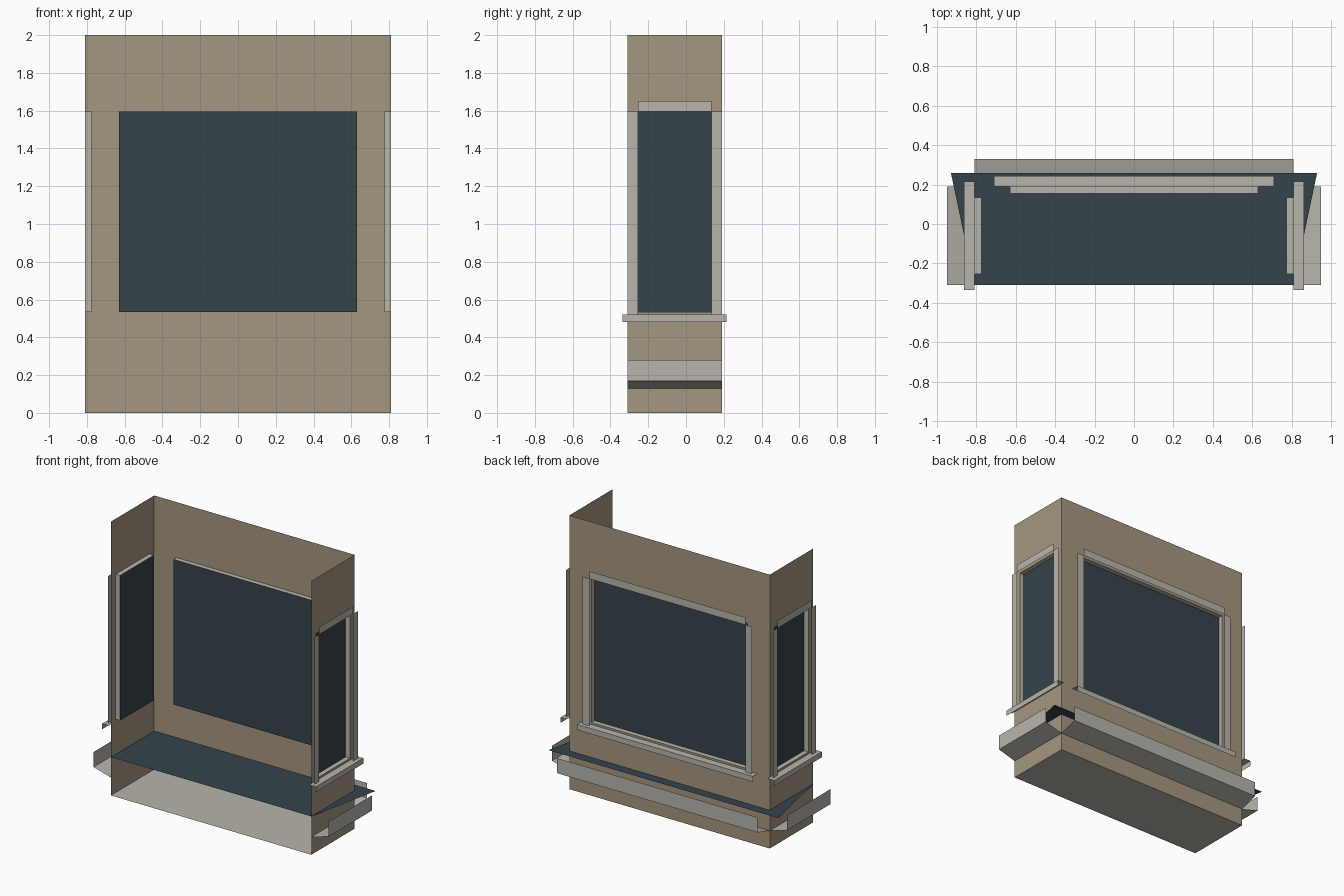
import bpy
from mathutils import Vector

if "Cube" in bpy.data.objects:
    bpy.data.objects.remove(bpy.data.objects["Cube"])


def material(name, rgb):
    m = bpy.data.materials.new(name)
    m.diffuse_color = (*rgb, 1)
    m.use_nodes = True
    m.node_tree.nodes["Principled BSDF"].inputs["Base Color"].default_value = m.diffuse_color
    return m


TAN = material("tan_wall", (0.375, 0.31, 0.217))
GREY = material("stone_trim", (0.48, 0.46, 0.415))
DARK = material("dark_glass", (0.037, 0.057, 0.071))

HX, Y0, Y1, TOP = 0.81, -0.31, 0.19, 2.0    # shell extents
Z0, Z1 = 0.535, 1.595                       # window opening heights
YC = (Y0 + Y1) / 2

# Each side maps (u along wall, d outward, z) to world space
SIDES = {
    "back": (lambda u, d, z: (u, Y1 + d, z), HX, 0.63, False),
    "right": (lambda u, d, z: (HX + d, YC + u, z), 0.25, 0.195, True),
    "left": (lambda u, d, z: (-HX - d, YC + u, z), 0.25, 0.195, False),
}


def sheet(name, quads, mat, place=lambda *p: p, flip=False):
    """Thin surface object made of separate quads."""
    verts, faces = [], []
    for q in quads:
        n = len(verts)
        verts += [Vector(place(*p)) for p in q]
        f = [n, n + 1, n + 2, n + 3]
        faces.append(f[::-1] if flip else f)
    me = bpy.data.meshes.new(name)
    me.from_pydata(verts, [], faces)
    me.materials.append(mat)
    ob = bpy.data.objects.new(name, me)
    bpy.context.collection.objects.link(ob)
    return ob


def panel(u0, u1, z0, z1, d=0.0):
    """Upright quad facing outward."""
    return [(u0, d, z0), (u0, d, z1), (u1, d, z1), (u1, d, z0)]


def strip(w, da, za, db, zb):
    """Quad swept along the wall between two profile points."""
    return [(-w, da, za), (-w, db, zb), (w, db, zb), (w, da, za)]


def upright(u, d0, d1):
    """Side cheek of the window opening."""
    q = [(u, d0, Z0), (u, d1, Z0), (u, d1, Z1), (u, d0, Z1)]
    return q if u < 0 else q[::-1]


for side, (place, w, g, flip) in SIDES.items():
    def add(part, quads, mat):
        sheet(f"{side}_{part}", quads, mat, place, flip)

    # Wall with a window opening
    add("wall", [panel(-w, w, 0, Z0), panel(-w, w, Z1, TOP),
                 panel(-w, -g, Z0, Z1), panel(g, w, Z0, Z1)], TAN)
    # Recessed glass and the lining around it
    inset = -0.035
    add("window_glass", [panel(-g, g, Z0, Z1, inset)], DARK)
    add("window_lining", [upright(-g, inset, 0), upright(g, inset, 0),
                          strip(g, 0, Z0, inset, Z0),
                          strip(g, inset, Z1, 0, Z1)], GREY)
    # Casing boards standing just off the wall
    c = g + 0.055
    add("window_casing", [panel(-c, -g, 0.52, Z1, 0.025),
                          panel(g, c, 0.52, Z1, 0.025),
                          panel(-g, g, Z1, 1.65, 0.025)], GREY)
    # Projecting sill: top and front edge
    s = g + 0.08
    add("window_sill", [strip(s, 0.053, 0.52, 0, 0.52),
                        panel(-s, s, 0.48, 0.52, 0.053)], GREY)
    # Lower moulding: upright fascia and sloping underside
    add("lower_moulding", [panel(-w, w, 0.17, 0.28, 0.14),
                           strip(w, 0, 0.13, 0.14, 0.17)], GREY)

# Base underside and the flared deck above the moulding
sheet("base", [[(-HX, Y0, 0), (-HX, Y1, 0), (HX, Y1, 0), (HX, Y0, 0)]], GREY)
sheet("deck", [[(-HX, Y0, 0.28), (HX, Y0, 0.28),
                (0.93, 0.26, 0.28), (-0.93, 0.26, 0.28)]], DARK)
